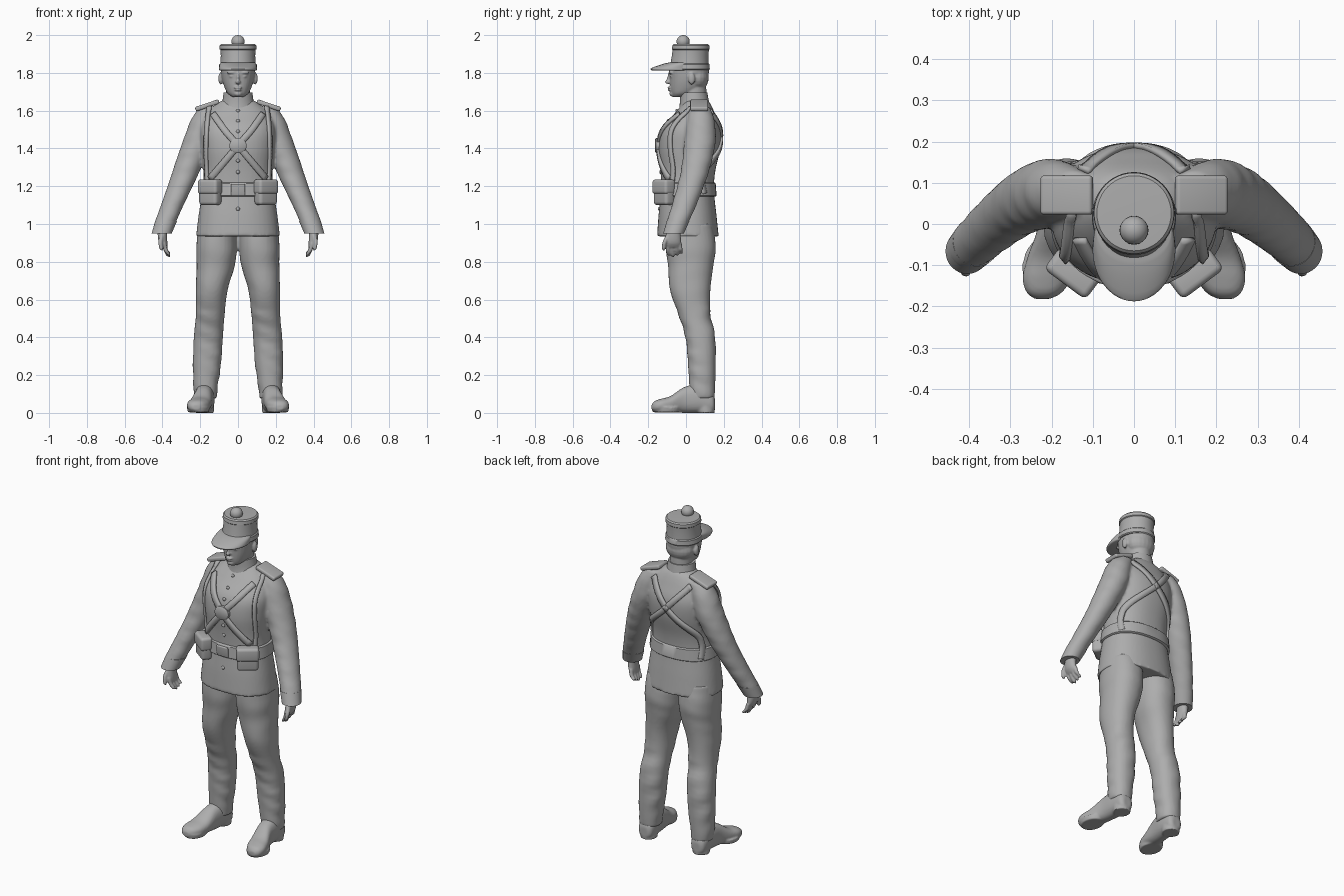
import bpy, bmesh
from math import sin, cos, pi
from mathutils import Vector, Matrix
from mathutils.bvhtree import BVHTree

if "Cube" in bpy.data.objects:
    bpy.data.objects.remove(bpy.data.objects["Cube"])

GREY = (0.42, 0.42, 0.42, 1)
mat = bpy.data.materials.new("plain grey")
mat.use_nodes = True
mat.diffuse_color = GREY
bsdf = mat.node_tree.nodes["Principled BSDF"]
bsdf.inputs["Base Color"].default_value = GREY
bsdf.inputs["Roughness"].default_value = 0.7


def spline(rings, steps):
    """Catmull-Rom interpolation of ring data."""
    out = []
    for i in range(len(rings) - 1):
        a, b, c, d = (rings[min(max(i + k, 0), len(rings) - 1)] for k in (-1, 0, 1, 2))
        for s in range(steps):
            t = s / steps
            out.append([q + t / 2 * (r - p + t * (2*p - 5*q + 4*r - w + t * (3*(q - r) + w - p)))
                        for p, q, r, w in zip(a, b, c, d)])
    return out + [list(rings[-1])]


def loft(bm, rings, side=1, n=2, steps=5, axis="Z", seg=32, fold=None):
    """Closed tube through rings of (x, y, z, radius, radius)."""
    loops = []
    for x, y, z, ra, rb in spline(rings, steps):
        loop = []
        for k in range(seg):
            t = 2 * pi * k / seg
            c, s = cos(t), sin(t)
            m = (abs(c)**n + abs(s)**n) ** (-1 / n)
            if fold:
                m *= 1 + fold(t, z)
            u, v = ra * c * m, rb * s * m
            p = (x*side + u, y + v, z) if axis == "Z" else (x*side + u, y, max(0, z + v))
            loop.append(bm.verts.new(p))
        loops.append(loop)
    for a, b in zip(loops, loops[1:]):
        for k in range(seg):
            j = (k + 1) % seg
            bm.faces.new((a[k], a[j], b[j], b[k]))
    bm.faces.new(loops[0][::-1])
    bm.faces.new(loops[-1])


def ball(bm, loc, size):
    bmesh.ops.create_uvsphere(bm, u_segments=20, v_segments=12, radius=1,
                              matrix=Matrix.Translation(loc) @ Matrix.Diagonal((*size, 1)))


def finish(name, bm, voxel=0, smooth=3, angle=0.8):
    bmesh.ops.recalc_face_normals(bm, faces=bm.faces)
    me = bpy.data.meshes.new(name)
    bm.to_mesh(me)
    bm.free()
    ob = bpy.data.objects.new(name, me)
    bpy.context.collection.objects.link(ob)
    me.materials.append(mat)
    bpy.ops.object.select_all(action="DESELECT")
    ob.select_set(True)
    bpy.context.view_layer.objects.active = ob
    if voxel:
        r = ob.modifiers.new("Blend", "REMESH")
        r.mode, r.voxel_size, r.use_smooth_shade = "VOXEL", voxel, True
        s = ob.modifiers.new("Soften", "SMOOTH")
        s.factor, s.iterations = 0.5, smooth
    else:
        bpy.ops.object.shade_smooth_by_angle(angle=angle)
    return ob


def box(name, loc, size, rot, bevel):
    bm = bmesh.new()
    bmesh.ops.create_cube(bm, size=1, matrix=Matrix.Diagonal((*size, 1)))
    bmesh.ops.bevel(bm, geom=bm.edges[:], offset=bevel, segments=4, profile=0.5, affect="EDGES")
    ob = finish(name, bm)
    ob.location, ob.rotation_euler = loc, rot
    return ob


# Jacket: torso and sleeves blended together
TORSO = [(0, .01, .935, .222, .163), (0, .008, 1.05, .208, .153), (0, .008, 1.18, .188, .14),
         (0, .01, 1.28, .182, .145), (0, .018, 1.4, .195, .163), (0, .028, 1.5, .2, .155),
         (0, .045, 1.58, .17, .11), (0, .055, 1.635, .115, .075), (0, .05, 1.66, .07, .06)]
SLEEVE = [(.14, .075, 1.62, .06, .05), (.175, .078, 1.56, .07, .07), (.208, .075, 1.45, .08, .083),
          (.255, .058, 1.33, .075, .078), (.292, .035, 1.235, .069, .072),
          (.348, -.01, 1.1, .06, .065), (.392, -.052, .99, .055, .057), (.4, -.062, .955, .05, .052)]


def creases(t, z):
    return .018 * sin(z * 75 + 2 * sin(t)) * (sin(t * 2 + z * 9) + .4)


bm = bmesh.new()
loft(bm, TORSO, n=2.3, seg=48)
for s in (1, -1):
    loft(bm, SLEEVE, s, fold=creases)
jacket = finish("jacket", bm, .009)

# Cuffs
for s, side in ((1, "left"), (-1, "right")):
    bm = bmesh.new()
    loft(bm, [(.381, -.042, 1.015, .058, .06), (.404, -.066, .95, .053, .055)], s, steps=1)
    finish(side + "_cuff", bm)

# Trousers with knee and calf folds
LEG = [(.11, .02, 1, .1, .12), (.113, .025, .88, .107, .133), (.118, .025, .78, .101, .12),
       (.139, .022, .65, .084, .107), (.147, .045, .52, .076, .085), (.157, .076, .4, .077, .079),
       (.165, .084, .25, .074, .073), (.172, .086, .13, .063, .068), (.172, .085, .075, .06, .065)]


def leg_folds(t, z):
    amount = .035 if z < .56 else .008
    return amount * sin(z * 62 + 2 * sin(t + z * 5)) * (.5 + .5 * sin(t * 2 + z * 11))


bm = bmesh.new()
for s in (1, -1):
    loft(bm, LEG, s, n=2.2, fold=leg_folds)
finish("trousers", bm, .009)

# Shoes with heels
SHOE = [(.175, .153, .045, .025, .03), (.175, .135, .055, .045, .055), (.176, .07, .075, .052, .075),
        (.184, -.01, .068, .05, .068), (.2, -.08, .047, .058, .043), (.212, -.13, .04, .058, .035),
        (.219, -.165, .035, .042, .028), (.222, -.182, .03, .018, .014)]
for s, side in ((1, "left"), (-1, "right")):
    bm = bmesh.new()
    loft(bm, SHOE, s, n=2.4, axis="Y")
    loft(bm, [(.175, .105, 0, .048, .048), (.175, .1, .04, .048, .05)], s, steps=1)
    loft(bm, [(.21, -.105, .003, .055, .07), (.21, -.105, .03, .061, .076)], s, steps=1)
    finish(side + "_shoe", bm, .006)

# Hands: palm, four fingers and a thumb
for s, side in ((1, "left"), (-1, "right")):
    bm = bmesh.new()
    loft(bm, [(.398, -.062, .99, .028, .032), (.4, -.066, .94, .025, .038),
              (.396, -.068, .9, .022, .042), (.388, -.068, .875, .014, .036)], s)
    for i in range(4):
        y, tip = -.1 + i * .022, .835 + .008 * abs(i - 1)
        loft(bm, [(.393, y, .9, .012, .012), (.384, y + .004, .865, .012, .012),
                  (.37, y + .008, tip, .011, .011), (.364, y + .01, tip - .01, .005, .005)], s, seg=12)
    loft(bm, [(.402, -.09, .945, .013, .015), (.41, -.112, .905, .012, .012),
              (.406, -.118, .87, .01, .01), (.402, -.118, .86, .004, .004)], s, seg=12)
    finish(side + "_hand", bm, .005, 2)

# Head with neck, jaw, nose, brow, lips, ears and hair
bm = bmesh.new()
loft(bm, [(0, .045, 1.58, .065, .065), (0, .042, 1.7, .064, .066), (0, .035, 1.76, .065, .07)])
loft(bm, [(0, -.035, 1.672, .028, .035), (0, -.015, 1.69, .053, .062), (0, .005, 1.72, .07, .088),
          (0, .014, 1.765, .084, .1), (0, .016, 1.82, .091, .106), (0, .018, 1.87, .085, .095)], n=2.15)
ball(bm, (0, -.07, 1.69), (.022, .018, .016))
ball(bm, (0, -.088, 1.722), (.022, .011, .006))
ball(bm, (0, -.086, 1.71), (.018, .011, .006))
ball(bm, (0, -.094, 1.752), (.013, .017, .011))
loft(bm, [(0, -.096, 1.75, .009, .014), (0, -.09, 1.77, .007, .012), (0, -.082, 1.8, .009, .012)], seg=12)
ball(bm, (0, .055, 1.775), (.086, .066, .07))
for s in (1, -1):
    ball(bm, (s * .034, -.078, 1.802), (.026, .014, .008))
    ball(bm, (s * .032, -.076, 1.782), (.014, .01, .007))
    ball(bm, (s * .092, .03, 1.77), (.012, .018, .032))
finish("head", bm, .005, 2)

# Collar
bm = bmesh.new()
loft(bm, [(0, .047, 1.6, .1, .085), (0, .045, 1.64, .085, .078), (0, .04, 1.695, .076, .073)], steps=3)
finish("collar", bm)

# Cap: body with bands, peak and pompom
bm = bmesh.new()
loft(bm, [(0, .018, 1.815, .097, .104), (0, .018, 1.82, .102, .108), (0, .018, 1.845, .1, .106),
          (0, .019, 1.85, .094, .101), (0, .022, 1.89, .091, .097), (0, .025, 1.922, .093, .096),
          (0, .025, 1.926, .098, .1), (0, .026, 1.945, .097, .098), (0, .026, 1.952, .09, .091),
          (0, .026, 1.953, .07, .07)], steps=1, seg=48)
finish("cap", bm, angle=.6)
bm = bmesh.new()
loft(bm, [(0, -.055, 1.812, .094, .12), (0, -.06, 1.816, .1, .126), (0, -.058, 1.826, .1, .124),
          (0, -.035, 1.845, .097, .095), (0, -.015, 1.855, .09, .075)], steps=3, seg=48)
finish("cap_peak", bm)
bm = bmesh.new()
ball(bm, (0, -.015, 1.966), (.035, .035, .034))
finish("pompom", bm, angle=pi)

# Waist belt
bm = bmesh.new()
loft(bm, [(0, .008, z, rx, ry) for z, rx, ry in
          ((1.145, .196, .148), (1.15, .202, .154), (1.215, .194, .149), (1.22, .187, .143))],
     n=2.3, steps=1, seg=48)
finish("belt", bm)
box("belt_buckle", (0, -.148, 1.182), (.075, .014, .062), (.1, 0, 0), .005)

# Straps laid on the jacket surface
bpy.context.view_layer.update()
skin = BVHTree.FromObject(jacket, bpy.context.evaluated_depsgraph_get())


def surface(x, z, face):
    return skin.ray_cast(Vector((x, face, z)), Vector((0, -face, 0)))[:2]


def strap(name, path, face, width=.034):
    hits = [surface(x, z, face) for x, z in spline(path, 8)]
    hits = [h for h in hits if h[0]]
    bm = bmesh.new()
    rows = []
    for i, (p, nrm) in enumerate(hits):
        along = hits[min(i + 1, len(hits) - 1)][0] - hits[max(i - 1, 0)][0]
        across = along.cross(nrm).normalized() * width / 2
        rows.append([bm.verts.new(p + nrm * .005 + across * k) for k in (-1, 0, 1)])
    for a, b in zip(rows, rows[1:]):
        for k in (0, 1):
            bm.faces.new((a[k], a[k + 1], b[k + 1], b[k]))
    ob = finish(name, bm)
    solid = ob.modifiers.new("Thickness", "SOLIDIFY")
    solid.thickness, solid.offset = .014, 0


for s, side in ((1, "left"), (-1, "right")):
    strap(side + "_chest_strap", [(s*.13, 1.58), (s*.07, 1.495), (0, 1.415), (-s*.145, 1.24)], -1)
    strap(side + "_brace", [(s*.15, 1.62), (s*.163, 1.5), (s*.165, 1.36), (s*.16, 1.22)], -1, .024)
    strap(side + "_back_strap", [(s*.125, 1.6), (0, 1.46), (-s*.135, 1.33),
                                 (-s*.162, 1.25), (-s*.162, 1.16)], 1)
    # Shoulder boards and ammunition pouches
    box(side + "_shoulder_board", (s*.163, .07, 1.628), (.132, .095, .024), (0, s*.33, 0), .009)
    turn = (0, 0, s * .64)
    box(side + "_pouch", (s*.147, -.117, 1.165), (.118, .062, .13), turn, .018)
    box(side + "_pouch_flap", (s*.148, -.119, 1.197), (.126, .068, .078), turn, .016)

# Chest disc and jacket buttons
y = surface(0, 1.415, -1)[0].y
bm = bmesh.new()
loft(bm, [(0, y + .01, 1.415, .046, .04), (0, y - .014, 1.415, .046, .04),
          (0, y - .02, 1.415, .038, .032)], steps=1, axis="Y")
finish("chest_disc", bm)
for z in (1.6, 1.545, 1.49, 1.335, 1.275, 1.08):
    bm = bmesh.new()
    ball(bm, surface(0, z, -1)[0], (.01, .007, .01))
    finish("button", bm, angle=pi)
